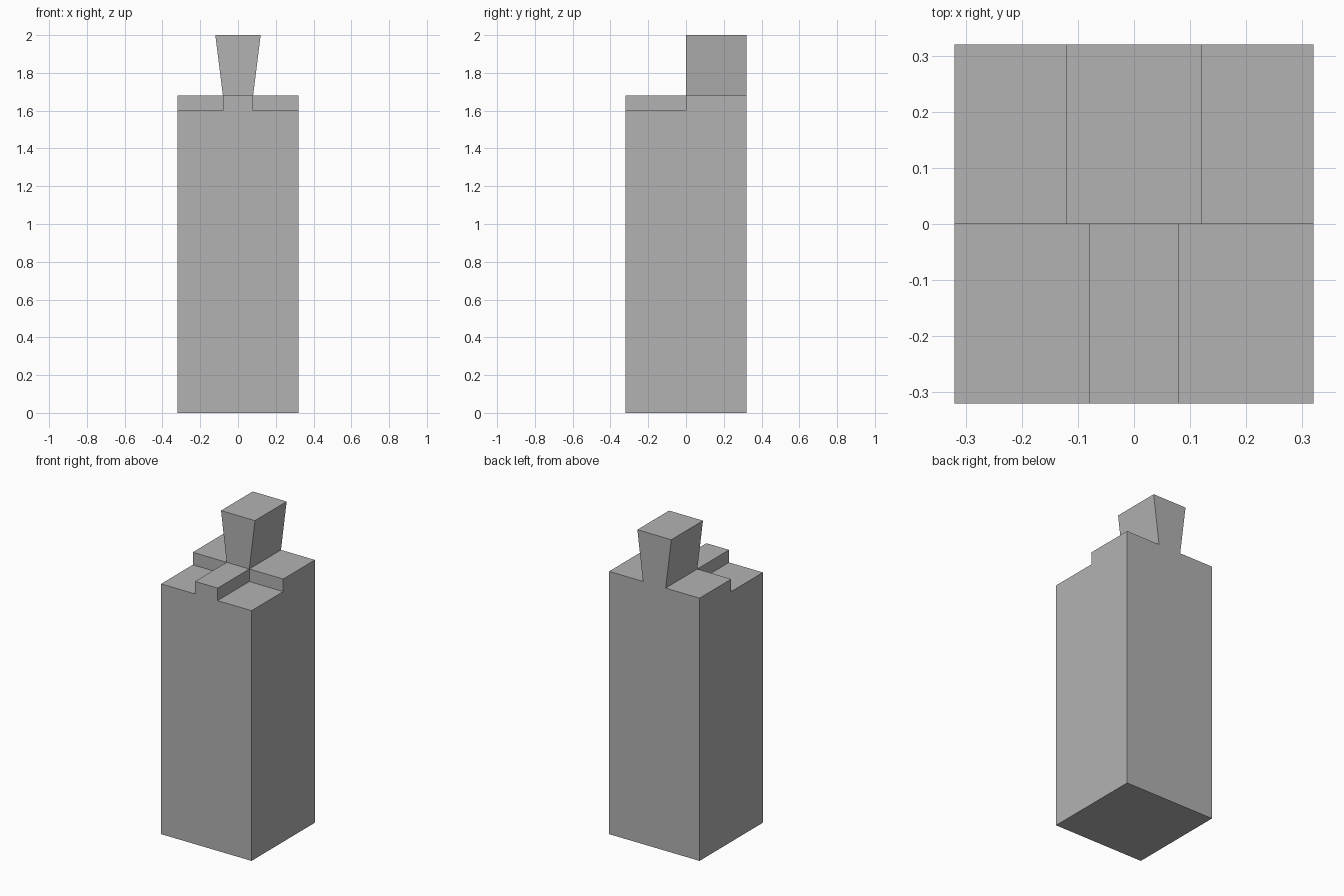
import bpy
import bmesh

default = bpy.data.objects.get("Cube")
if default:
    bpy.data.objects.remove(default, do_unlink=True)

HALF, NECK, HEAD = 0.32, 0.08, 0.12
LEDGE, SHOULDER, TOP = 1.60, 1.68, 2.0

grey = bpy.data.materials.new("plain grey")
grey.use_nodes = True
colour = (0.448, 0.448, 0.448, 1)
grey.diffuse_color = colour
grey.node_tree.nodes["Principled BSDF"].inputs["Base Color"].default_value = colour


def extrude_profile(name, right_half, y0, y1):
    """Mirror a half profile (bottom to top) about x = 0 and extrude it along y."""
    outline = right_half + [(-x, z) for x, z in reversed(right_half)]
    bm = bmesh.new()
    face = bm.faces.new([bm.verts.new((x, y0, z)) for x, z in outline])
    extruded = bmesh.ops.extrude_face_region(bm, geom=[face])["geom"]
    moved = [g for g in extruded if isinstance(g, bmesh.types.BMVert)]
    bmesh.ops.translate(bm, verts=moved, vec=(0, y1 - y0, 0))
    bmesh.ops.recalc_face_normals(bm, faces=bm.faces)
    mesh = bpy.data.meshes.new(name)
    bm.to_mesh(mesh)
    bm.free()
    mesh.materials.append(grey)
    obj = bpy.data.objects.new(name, mesh)
    bpy.context.collection.objects.link(obj)
    return obj


# Square block with a flared dovetail on top
block = extrude_profile("dovetail_block", [
    (HALF, 0), (HALF, SHOULDER), (NECK, SHOULDER), (HEAD, TOP)], -HALF, HALF)

# Cutter clears the front half, leaving a low central rib between two ledges
cutter = extrude_profile("front_cutter", [
    (NECK, SHOULDER), (NECK, LEDGE), (0.5, LEDGE), (0.5, 2.2)], -0.5, 0)
cutter.hide_render = True

cut = block.modifiers.new("front cut", "BOOLEAN")
cut.operation = "DIFFERENCE"
cut.solver = "EXACT"
cut.object = cutter

# Bake the cut and drop the cutter
bpy.context.view_layer.objects.active = block
bpy.ops.object.modifier_apply(modifier=cut.name)
bpy.data.objects.remove(cutter, do_unlink=True)
